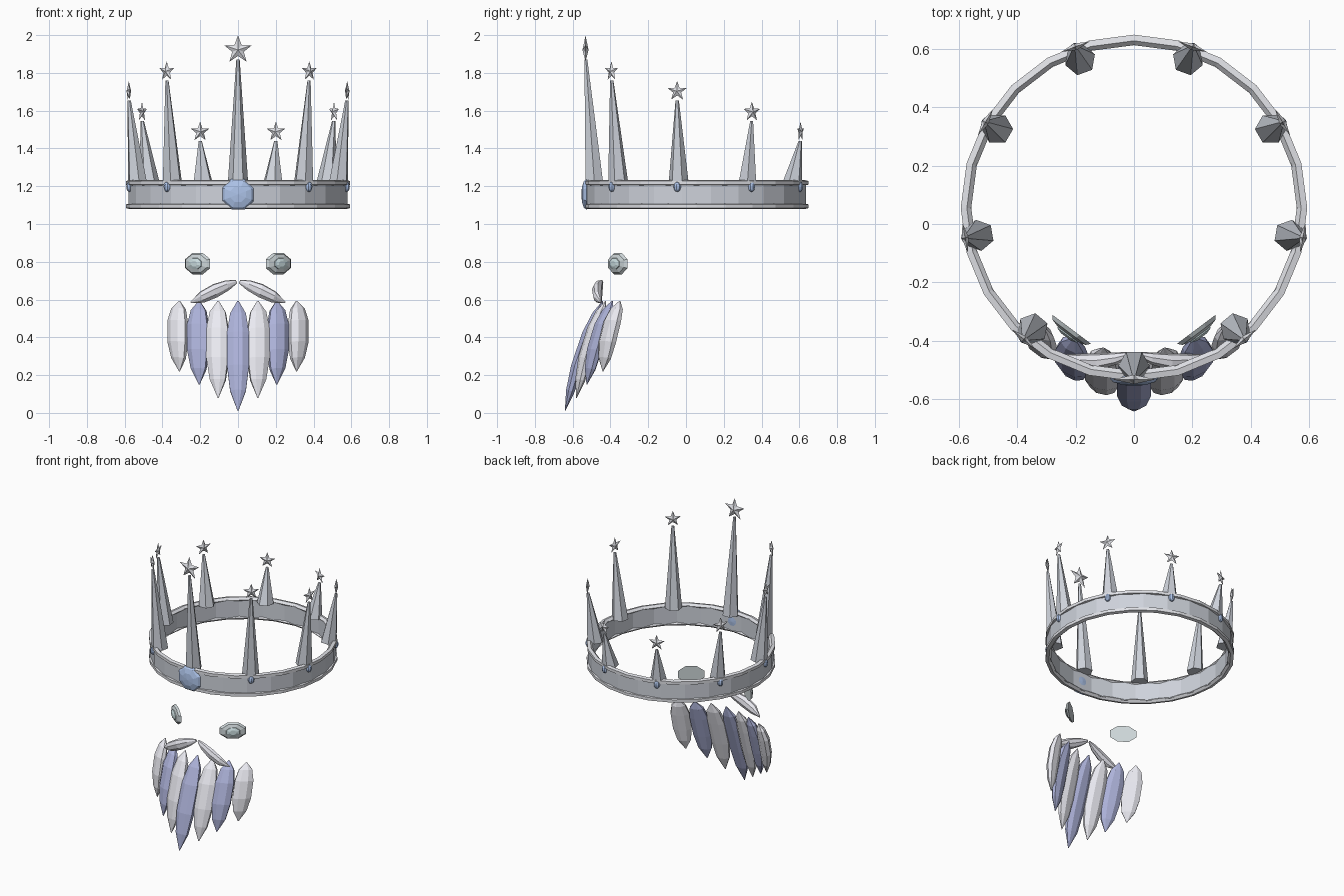
import bpy, bmesh
from math import sin, cos, pi, radians
from mathutils import Vector, Matrix

if "Cube" in bpy.data.objects:
    bpy.data.objects.remove(bpy.data.objects["Cube"])

CY = 0.055  # centre of the crown in y


def mat(name, col):
    m = bpy.data.materials.new(name)
    m.diffuse_color = (*col, 1)
    m.use_nodes = True
    m.node_tree.nodes["Principled BSDF"].inputs["Base Color"].default_value = m.diffuse_color
    return m


SILVER = mat("silver", (0.62, 0.65, 0.71))
RIM = mat("pale_silver", (0.75, 0.76, 0.8))
BLUE = mat("blue_gem", (0.42, 0.55, 0.82))
WHITE = mat("white_hair", (0.83, 0.83, 0.89))
VIOLET = mat("violet_hair", (0.42, 0.45, 0.7))
EYE = mat("eye_grey", (0.62, 0.68, 0.7))
IRIS = mat("iris", (0.62, 0.75, 0.77))


def finish(name, bm, material, matrix=Matrix()):
    bm.transform(matrix)
    bmesh.ops.recalc_face_normals(bm, faces=bm.faces)
    me = bpy.data.meshes.new(name)
    bm.to_mesh(me)
    bm.free()
    me.materials.append(material)
    ob = bpy.data.objects.new(name, me)
    bpy.context.collection.objects.link(ob)
    return ob


def loft(rings, closed=False):
    """Skin a list of equal-length rings; cap the ends unless closed."""
    bm = bmesh.new()
    vs = [[bm.verts.new(p) for p in r] for r in rings]
    n, k = len(vs), len(vs[0])
    for i in range(n if closed else n - 1):
        a, b = vs[i], vs[(i + 1) % n]
        for j in range(k):
            bm.faces.new((a[j], a[(j + 1) % k], b[(j + 1) % k], b[j]))
    if not closed:
        bm.faces.new(vs[0])
        bm.faces.new(vs[-1])
    return bm


def hoop(name, profile, material, n=24, start=0.5):
    rings = []
    for i in range(n):
        a = 2 * pi * (i + start) / n
        rings.append([(r * sin(a), CY - r * cos(a), z) for r, z in profile])
    finish(name, loft(rings, True), material)


def ellipse(c, u, v, n):
    return [c + u * cos(2 * pi * (j + 0.5) / n) + v * sin(2 * pi * (j + 0.5) / n) for j in range(n)]


def ball(name, size, matrix, material, u=8, v=6):
    bm = bmesh.new()
    bmesh.ops.create_uvsphere(bm, u_segments=u, v_segments=v, radius=1)
    finish(name, bm, material, matrix @ Matrix.Diagonal((*size, 1)))


def facing(angle, r, z):
    """Frame on the crown: local -y points outward."""
    return Matrix.Translation((r * sin(angle), CY - r * cos(angle), z)) @ Matrix.Rotation(angle, 4, 'Z')


def star(name, radius, depth, matrix):
    bm = bmesh.new()
    rim = []
    for i in range(10):
        r = radius if i % 2 == 0 else radius * 0.42
        rim.append(bm.verts.new((r * sin(pi * i / 5), 0, r * cos(pi * i / 5))))
    for s in (-1, 1):
        c = bm.verts.new((0, s * depth, 0))
        for i in range(10):
            bm.faces.new((c, rim[i], rim[(i + 1) % 10]))
    finish(name, bm, RIM, matrix)


def lock(name, pts, widths, wide, thick, material):
    """Tapered faceted lock of hair along pts, flattened between wide and thick."""
    finish(name, loft([ellipse(p, wide * w, thick * w, 8) for p, w in zip(pts, widths)]), material)


# crown band and rims
hoop("crown_band", [(0.562, 1.09), (0.584, 1.09), (0.584, 1.22), (0.562, 1.22)], SILVER)
for nm, z in (("lower_rim", 1.094), ("upper_rim", 1.218)):
    hoop(nm, [(0.557, z), (0.572, z - 0.015), (0.593, z - 0.01), (0.593, z + 0.01), (0.572, z + 0.015)],
         RIM, 24, 0)

# nine spikes, each with star and bead
for i in range(-4, 5):
    a = radians(40 * i)
    k = abs(i)
    tip = (1.87, 1.76, 1.655, 1.545, 1.44)[k]
    f = facing(a, 0.54, 0)
    top_out = -0.045
    rings = []
    for z, r, y in ((1.215, 0.054, 0), (tip, 0.009, top_out)):
        rings.append([(r * cos(j * pi / 3), y + r * sin(j * pi / 3), z) for j in range(6)])
    finish(f"spike_{i + 4}", loft(rings), SILVER, f)
    sr = 0.077 if k == 0 else 0.054
    star(f"star_{i + 4}", sr, 0.016 if k == 0 else 0.012, facing(a, 0.587, tip + (0.052 if k == 0 else 0.048)))
    if k:
        ball(f"bead_{i + 4}", (0.02, 0.017, 0.027), facing(a, 0.584, 1.197), BLUE, 8, 6)

# front gem
ball("front_gem", (0.095, 0.028, 0.083), facing(0, 0.582, 1.157) @ Matrix.Rotation(radians(22.5), 4, 'Y')
     @ Matrix.Rotation(radians(90), 4, 'X') @ Matrix.Diagonal((1, 0.028 / 0.083, 0.083 / 0.028, 1))
     @ Matrix.Diagonal((1, 0.083 / 0.028, 0.028 / 0.083, 1)) @ Matrix.Diagonal((0.95, 3.1, 0.33, 1)), BLUE, 8, 6)

# eyes: shallow domes turned outward, with a raised iris
for s, side in ((-1, "left"), (1, "right")):
    m = Matrix.Translation((s * 0.217, -0.365, 0.79)) @ Matrix.Rotation(s * radians(37), 4, 'Z')
    for nm, mt, shape in (("eye", EYE, ((0.006, 1), (-0.008, 0.85), (-0.016, 0.5))),
                          ("iris", IRIS, ((-0.008, 0.55), (-0.02, 0.5), (-0.027, 0.25)))):
        rings = [ellipse(Vector((0, y, 0)), Vector((0.09 * w, 0, 0)), Vector((0, 0, 0.061 * w)), 8)
                 for y, w in shape]
        finish(f"{side}_{nm}", loft(rings), mt, m)

# moustache
for s, side in ((-1, "left"), (1, "right")):
    pts = [Vector((s * x, y, z)) for x, y, z in
           ((0.008, -0.445, 0.694), (0.055, -0.46, 0.676), (0.12, -0.47, 0.647),
            (0.19, -0.468, 0.613), (0.25, -0.45, 0.585))]
    lock(f"{side}_moustache", pts, (0.25, 0.75, 1, 0.85, 0.12),
         Vector((s * 0.012, -0.008, 0.035)), Vector((0, -0.027, -0.006)), WHITE)

# beard locks fanned round the chin
for i in range(-3, 4):
    k = abs(i)
    s = 1 if i > 0 else -1
    x = s * (0, 0.105, 0.205, 0.31)[k]
    a = s * radians((0, 13, 25, 37)[k])
    top = Vector((x, (-0.44, -0.425, -0.39, -0.35)[k], 0.593))
    end = Vector((x, (-0.64, -0.58, -0.525, -0.44)[k], (0.01, 0.08, 0.15, 0.22)[k]))
    out = Vector((sin(a), -cos(a), 0.25))
    pts = [top.lerp(end, t) + out * b for t, b in
           ((0, 0), (0.12, 0.008), (0.3, 0.016), (0.6, 0.016), (0.82, 0.008), (1, 0))]
    lock(f"beard_lock_{i + 3}", pts, (0.06, 0.72, 1, 1, 0.72, 0.04),
         Vector((cos(a), sin(a), 0)) * 0.063, out * 0.034, VIOLET if k in (0, 2) else WHITE)
